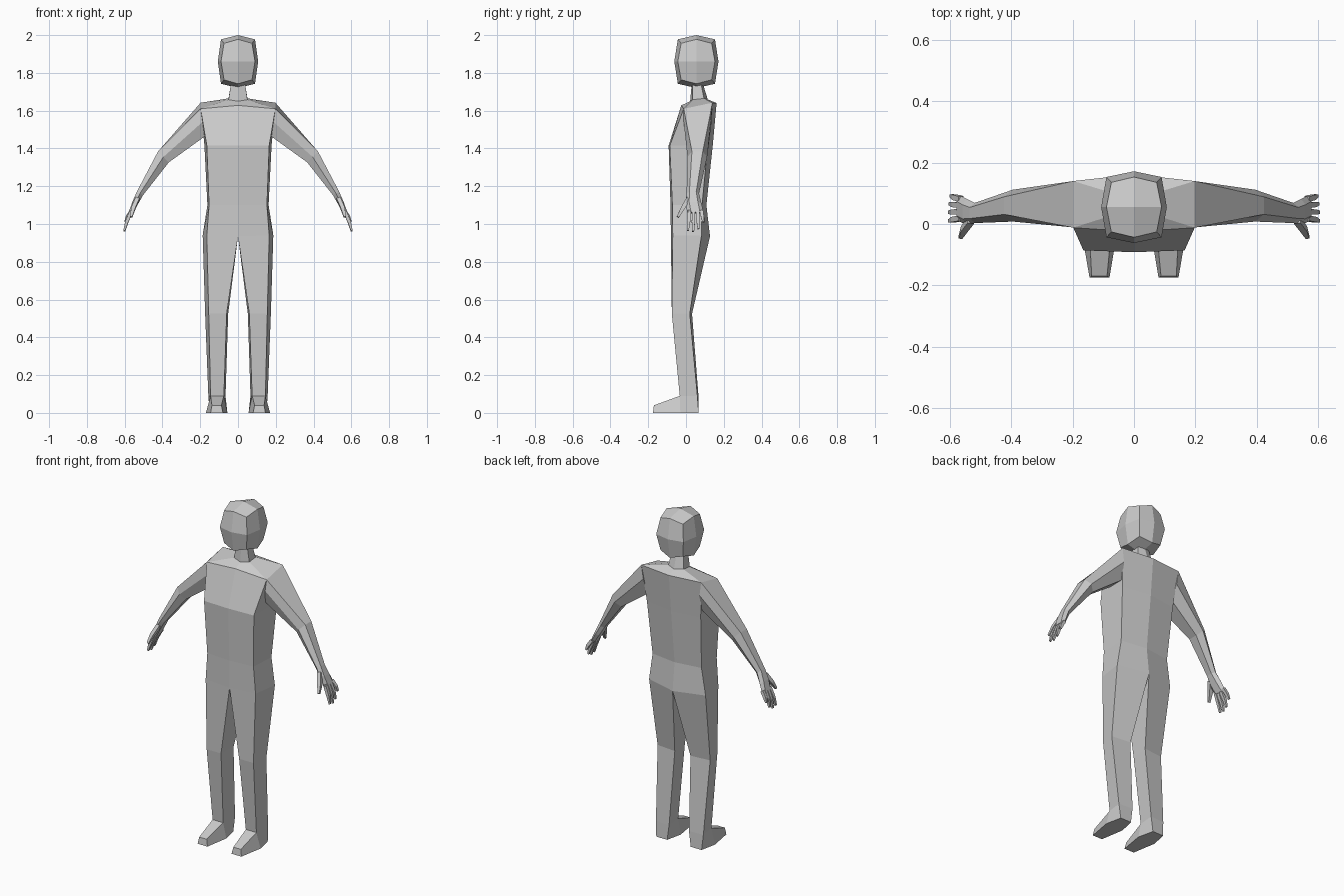
import bpy, bmesh
from mathutils import Vector

if "Cube" in bpy.data.objects:
    bpy.data.objects.remove(bpy.data.objects["Cube"])


def finish(name, bm, mirror=True):
    bmesh.ops.recalc_face_normals(bm, faces=bm.faces)
    me = bpy.data.meshes.new(name)
    bm.to_mesh(me)
    bm.free()
    ob = bpy.data.objects.new(name, me)
    bpy.context.collection.objects.link(ob)
    if mirror:
        ob.modifiers.new("mirror", 'MIRROR')
    return ob


def loft(name, rings, open_centre=False):
    """Skin a list of equal-length rings, cap the ends, mirror across x."""
    bm = bmesh.new()
    rows = [[bm.verts.new(p) for p in r] for r in rings]
    n = len(rows[0])
    for a, b in zip(rows, rows[1:]):
        for i in range(n):
            j = (i + 1) % n
            bm.faces.new((a[i], a[j], b[j], b[i]))
    bm.faces.new(rows[0])
    bm.faces.new(rows[-1])
    bm.normal_update()
    bmesh.ops.recalc_face_normals(bm, faces=bm.faces)
    if open_centre:
        inner = [f for f in bm.faces if all(abs(v.co.x) < 1e-4 for v in f.verts)]
        bmesh.ops.delete(bm, geom=inner, context='FACES')
    return finish(name, bm)


# Body half: each ring is front inner, front outer, back outer, back inner
loft("body", [
    [(0, .03, 1.74), (.038, .035, 1.74), (.038, .08, 1.74), (0, .09, 1.74)],
    [(0, .022, 1.65), (.05, .035, 1.658), (.05, .095, 1.665), (0, .115, 1.66)],
    [(0, -.025, 1.628), (.198, -.012, 1.61), (.198, .14, 1.642), (0, .162, 1.64)],
    [(0, -.092, 1.415), (.165, -.086, 1.415), (.178, .115, 1.42), (0, .142, 1.42)],
    [(0, -.082, 1.1), (.153, -.072, 1.1), (.162, .085, 1.1), (0, .108, 1.1)],
    [(0, -.08, .935), (.165, -.07, .94), (.187, .082, .94), (0, .127, .935)],
    [(.06, -.075, .525), (.155, -.075, .525), (.174, .02, .525), (.052, .032, .525)],
    [(.075, -.033, .09), (.145, -.033, .09), (.157, .06, .09), (.066, .066, .09)],
    [(.056, -.03, 0), (.17, -.03, 0), (.15, .067, 0), (.078, .067, 0)],
], open_centre=True)

# Front of the foot, tapering to the toe
loft("toe", [
    [(.056, -.03, 0), (.17, -.03, 0), (.145, -.033, .09), (.075, -.033, .09)],
    [(.08, -.175, 0), (.145, -.175, 0), (.138, -.17, .04), (.088, -.17, .04)],
])


def hexa(x, y, z, nx, nz, d, h):
    """Six-sided limb section: d deep in y, h thick along (nx, nz)."""
    prof = [(-1, 0), (-.55, 1), (.55, 1), (1, 0), (.55, -1), (-.55, -1)]
    return [(x + nx * h * v, y + d * u, z + nz * h * v) for u, v in prof]


# Arm and palm
loft("arm", [
    [(.188, -.012, 1.54), (.198, -.012, 1.61), (.198, .14, 1.642),
     (.186, .138, 1.56), (.174, .11, 1.465), (.174, .005, 1.465)],
    hexa(.395, .06, 1.355, .7, .7, .052, .041),
    hexa(.519, .036, 1.162, .89, .45, .033, .019),
    hexa(.545, .04, 1.11, .91, .42, .042, .016),
    hexa(.568, .05, 1.06, .93, .37, .043, .011),
])


def finger(name, a, b, r):
    """Four-sided digit from a to b, slightly bent and tapered."""
    a, b = Vector(a), Vector(b)
    d = (b - a).normalized()
    s = d.cross(Vector((1, 0, 0))).normalized()
    t = d.cross(s)
    mid = a.lerp(b, .55) + Vector((.004, 0, 0))
    rings = []
    for p, k in ((a, r), (mid, r * .95), (b, r * .55)):
        rings.append([p + s * k + t * k, p - s * k + t * k,
                      p - s * k - t * k, p + s * k - t * k])
    loft(name, rings)


# Fingers and thumb
tips = [(.602, .01, .965), (.602, .038, .96), (.6, .066, .974), (.597, .092, 1.01)]
for i, tip in enumerate(tips):
    finger("finger_%d" % (i + 1), (.564, .019 + .021 * i, 1.07), tip, .009)
finger("thumb", (.532, .012, 1.135), (.566, -.043, 1.037), .011)

# Head: once-divided cube, rounded by pulling in edges and corners
bm = bmesh.new()
bmesh.ops.create_cube(bm, size=2)
bmesh.ops.subdivide_edges(bm, edges=bm.edges[:], cuts=1, use_grid_fill=True)
for v in bm.verts:
    n = sum(abs(c) > .5 for c in v.co)
    k = (1, 1, .84, .69)[n]
    v.co = Vector((v.co.x * .107 * k, .055 + v.co.y * .117 * k, 1.86 + v.co.z * .14 * k))
finish("head", bm, mirror=False)
